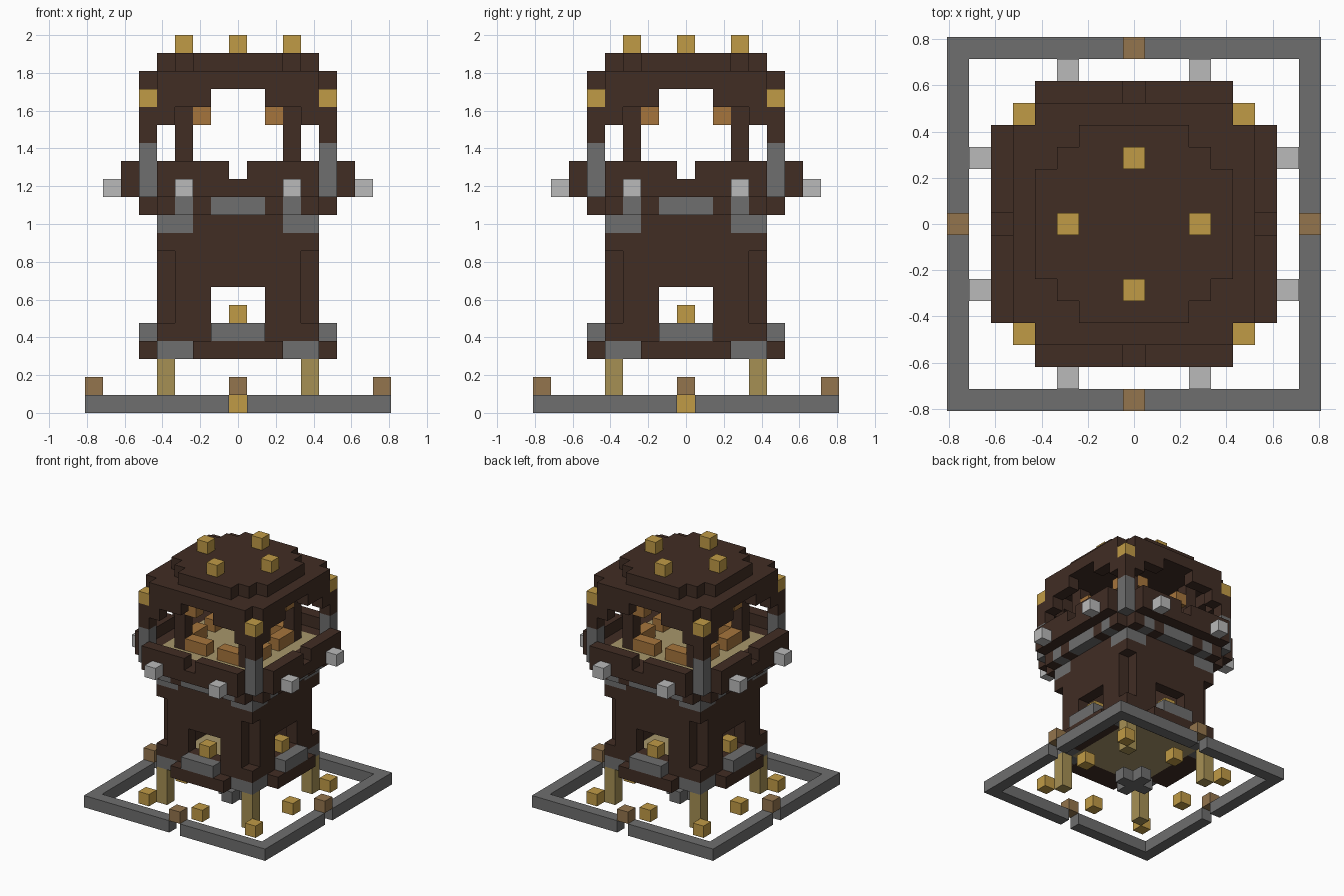
import bpy
import bmesh

cube = bpy.data.objects.get("Cube")
if cube:
    bpy.data.objects.remove(cube, do_unlink=True)

U = 2 / 21  # one block


def linear(c):
    c /= 255
    return c / 12.92 if c <= 0.04045 else ((c + 0.055) / 1.055) ** 2.4


def material(name, r, g, b):
    mat = bpy.data.materials.new(name)
    mat.use_nodes = True
    colour = (linear(r), linear(g), linear(b), 1)
    mat.diffuse_color = colour
    mat.node_tree.nodes["Principled BSDF"].inputs["Base Color"].default_value = colour
    return mat


dark_wood = material("dark wood", 65, 45, 36)
stone = material("grey stone", 110, 110, 110)
pale_stone = material("pale stone", 186, 186, 186)
gold = material("lantern gold", 192, 155, 70)
orange = material("orange wood", 166, 117, 60)
brown = material("light brown", 148, 117, 77)
straw = material("straw post", 166, 144, 84)
khaki = material("khaki floor", 168, 150, 106)


def symmetric(box):
    """All distinct copies of a block range under mirroring and quarter turns."""
    x0, x1, y0, y1, z0, z1 = box
    found = set()
    for a0, a1 in ((x0, x1), (-x1, -x0)):
        b0, b1 = y0, y1
        for _ in range(4):
            found.add((a0, a1, b0, b1, z0, z1))
            a0, a1, b0, b1 = -b1, -b0, a0, a1
    return sorted(found)


def part(name, mat, *boxes):
    """Each box is an inclusive range of blocks: x, x, y, y, z, z."""
    bm = bmesh.new()
    for box in boxes:
        for x0, x1, y0, y1, z0, z1 in symmetric(box):
            verts = bmesh.ops.create_cube(bm, size=1)["verts"]
            for v in verts:
                v.co.x = U * ((x0 + x1) / 2 + v.co.x * (x1 - x0 + 1))
                v.co.y = U * ((y0 + y1) / 2 + v.co.y * (y1 - y0 + 1))
                v.co.z = U * ((z0 + z1 + 1) / 2 + v.co.z * (z1 - z0 + 1))
    mesh = bpy.data.meshes.new(name)
    bm.to_mesh(mesh)
    bm.free()
    mesh.materials.append(mat)
    obj = bpy.data.objects.new(name, mesh)
    bpy.context.collection.objects.link(obj)


def column(x, y, z0, z1):
    return (x, x, y, y, z0, z1)


# Ground: kerb with a gap in each side, markers, lights and central hearth
part("kerb", stone, (1, 7, -8, -8, 0, 0), column(8, -8, 0, 0))
part("kerb_marker", brown, column(0, -8, 1, 1))
part("ground_light", gold, column(5, -5, 0, 0), column(0, -5, 0, 0))
part("hearth", stone, column(0, 0, 0, 0), column(0, -1, 0, 0))

# Tower base
part("leg", straw, column(4, -4, 0, 2))
part("lower_floor", khaki, (-3, 3, -3, 3, 3, 3))
part("base_rim", dark_wood, (-2, 2, -5, -4, 3, 3))
part("base_corner", stone, column(3, -4, 3, 3), column(4, -4, 3, 3))

# Tower walls with windows and notched corners
part("wall", dark_wood,
     (-3, 3, -4, -4, 4, 4), (2, 3, -4, -4, 5, 6), (-3, 3, -4, -4, 7, 9),
     column(4, -4, 4, 4), column(4, -4, 9, 9), (-2, 2, -4, -4, 10, 10))
part("window_sill", stone, (-1, 1, -5, -5, 4, 4))
part("window_light", gold, column(0, -4, 5, 5))
part("wall_bracket", stone, column(3, -4, 10, 10), column(4, -4, 10, 10))

# Balcony support, floor and parapet
part("balcony_support", dark_wood, (-3, 3, -4, -4, 11, 11), column(4, -4, 11, 11),
     column(2, -5, 11, 11), column(4, -5, 11, 11))
part("support_stone", stone, (-1, 1, -5, -5, 11, 11), column(3, -5, 11, 11))
part("upper_floor", khaki, (-4, 4, -4, 4, 12, 12))
part("parapet", dark_wood, (-4, 4, -6, -5, 12, 12), (1, 4, -6, -6, 13, 13))
part("parapet_stud", pale_stone, column(3, -7, 12, 12))
part("bench", orange, (1, 2, -3, -3, 13, 13))

# Roof posts and lights
part("corner_post_base", stone, column(5, -5, 12, 14))
part("corner_post", dark_wood, column(5, -5, 15, 16))
part("corner_light", gold, column(5, -5, 17, 17))
part("inner_post", dark_wood, column(3, -3, 13, 17))
part("post_bracket", orange, column(2, -3, 16, 16))

# Roof
part("roof_arch", dark_wood, column(4, -5, 16, 16), (2, 4, -5, -5, 17, 17))
part("roof_eave", dark_wood, (-4, 4, -4, 4, 18, 18), (-4, 4, -5, -5, 18, 18))
part("roof_top", dark_wood, (-3, 3, -3, 3, 19, 19), (-2, 2, -4, -4, 19, 19))
part("roof_light", gold, column(0, -3, 20, 20))
